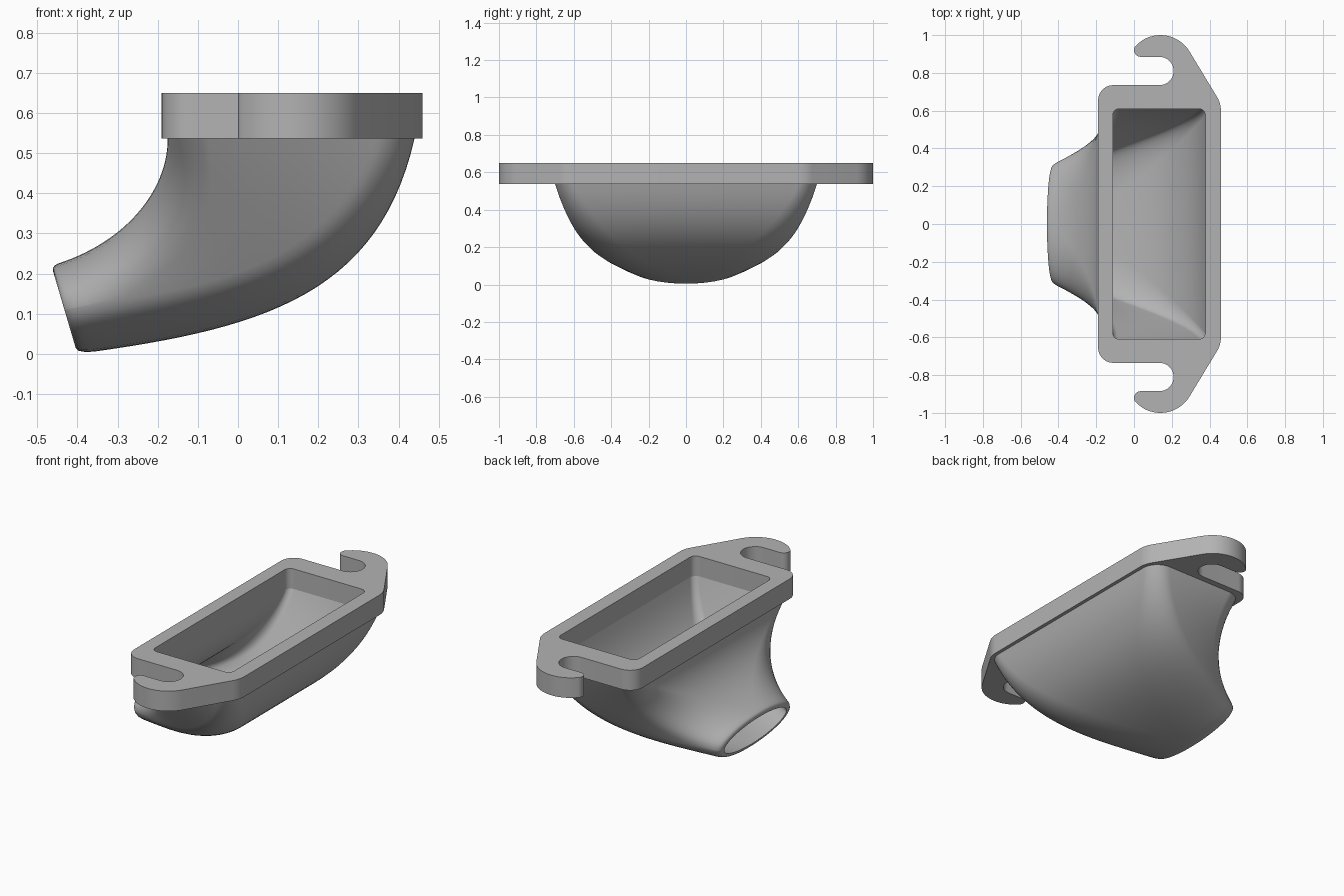
import bpy, bmesh
from math import sin, cos, radians
from mathutils import Vector

cube = bpy.data.objects.get("Cube")
if cube:
    bpy.data.objects.remove(cube, do_unlink=True)

grey = bpy.data.materials.new("plain grey")
grey.use_nodes = True
tone = (0.45, 0.45, 0.45, 1)
grey.diffuse_color = tone
grey.node_tree.nodes["Principled BSDF"].inputs["Base Color"].default_value = tone

Z_LOW, Z_TOP = 0.537, 0.65


def lerp(a, b, t):
    return a + (b - a) * t


def arc(cx, cy, rx, ry, start, end, steps=10):
    angles = [radians(lerp(start, end, i / steps)) for i in range(steps + 1)]
    return [(cx + rx * cos(a), cy + ry * sin(a)) for a in angles]


def rounded_rect(hw, hh, rx, ry):
    pts = []
    for sx, sy, a in ((1, 1, 0), (-1, 1, 90), (-1, -1, 180), (1, -1, 270)):
        pts += arc(sx * (hw - rx), sy * (hh - ry), rx, ry, a, a + 90)
    return pts


def bezier(p, t):
    s = 1 - t
    w = (s**3, 3 * s * s * t, 3 * s * t * t, t**3)
    return sum((Vector(q) * k for q, k in zip(p, w)), Vector((0, 0)))


def finish(obj, angle):
    bpy.ops.object.select_all(action='DESELECT')
    obj.select_set(True)
    bpy.context.view_layer.objects.active = obj
    if obj.type == 'CURVE':
        bpy.ops.object.convert(target='MESH')
        obj = bpy.context.object
    obj.data.materials.clear()
    obj.data.materials.append(grey)
    bpy.ops.object.shade_smooth_by_angle(angle=radians(angle))


# Mounting flange: hooked outline with a rectangular opening
half = arc(-0.11, 0.655, 0.08, 0.08, 180, 90)          # rounded corner
half += arc(0.135, 0.81, 0.075, 0.075, -90, 90, 16)    # bolt slot
half += arc(0.035, 0.92, 0.035, 0.035, 270, 125)       # hook tip
half += arc(0.14, 0.82, 0.18, 0.18, 125, 32, 16)       # hook back
half += arc(0.32, 0.6, 0.14, 0.14, 32, 0)              # shoulder
outline = half + [(x, -y) for x, y in reversed(half)]
opening = [(0.1325 + x, y) for x, y in rounded_rect(0.245, 0.61, 0.035, 0.035)]

curve = bpy.data.curves.new("mounting_flange", 'CURVE')
curve.dimensions = '2D'
curve.fill_mode = 'BOTH'
curve.extrude = (Z_TOP - Z_LOW) / 2
for loop in (outline, opening):
    spline = curve.splines.new('POLY')
    spline.points.add(len(loop) - 1)
    for point, (x, y) in zip(spline.points, loop):
        point.co = (x, y, 0, 1)
    spline.use_cyclic_u = True
flange = bpy.data.objects.new("mounting_flange", curve)
flange.location.z = (Z_TOP + Z_LOW) / 2
bpy.context.collection.objects.link(flange)
finish(flange, 30)

# Curved duct: cross-sections swept between an outer and an inner bend
LOWER = [(0.44, Z_LOW), (0.35, 0.14), (0.05, 0.06), (-0.40, 0.0)]
UPPER = [(-0.175, Z_LOW), (-0.175, 0.40), (-0.29, 0.27), (-0.465, 0.22)]


def section(t, inset_h, inset_w, corner, power):
    low, up = bezier(LOWER, t), bezier(UPPER, t)
    mid, axis = (low + up) / 2, (low - up).normalized()
    hh = (low - up).length / 2 - inset_h
    hw = lerp(0.70, 0.315, t) + 0.05 * t * (1 - t) - inset_w
    k = t ** power
    pts = rounded_rect(hh, hw, lerp(corner, hh, k), lerp(corner, hw, k))
    return [(mid.x + axis.x * a, b, mid.y + axis.y * a) for a, b in pts]


N = 28
rings = [section(0.97 * i / N, 0, 0, 0.1, 1.3) for i in range(N + 1)]
rings += [section(t, d, d, 0.1, 1.3) for t, d in ((0.985, 0.002), (0.996, 0.007), (1, 0.015))]
for i in range(N, -1, -1):
    t = i / N
    rings.append(section(t, lerp(0.0625, 0.028, t), lerp(0.09, 0.04, t), 0.035, 2))

bm = bmesh.new()
loops = [[bm.verts.new(p) for p in ring] for ring in rings]
for r0, r1 in zip(loops, loops[1:]):
    for i in range(len(r0)):
        j = (i + 1) % len(r0)
        bm.faces.new((r0[i], r0[j], r1[j], r1[i]))
# close the rim hidden under the flange
for i in range(len(loops[0])):
    j = (i + 1) % len(loops[0])
    bm.faces.new((loops[-1][i], loops[-1][j], loops[0][j], loops[0][i]))
bmesh.ops.recalc_face_normals(bm, faces=bm.faces)
mesh = bpy.data.meshes.new("curved_duct")
bm.to_mesh(mesh)
bm.free()
duct = bpy.data.objects.new("curved_duct", mesh)
bpy.context.collection.objects.link(duct)
finish(duct, 40)
